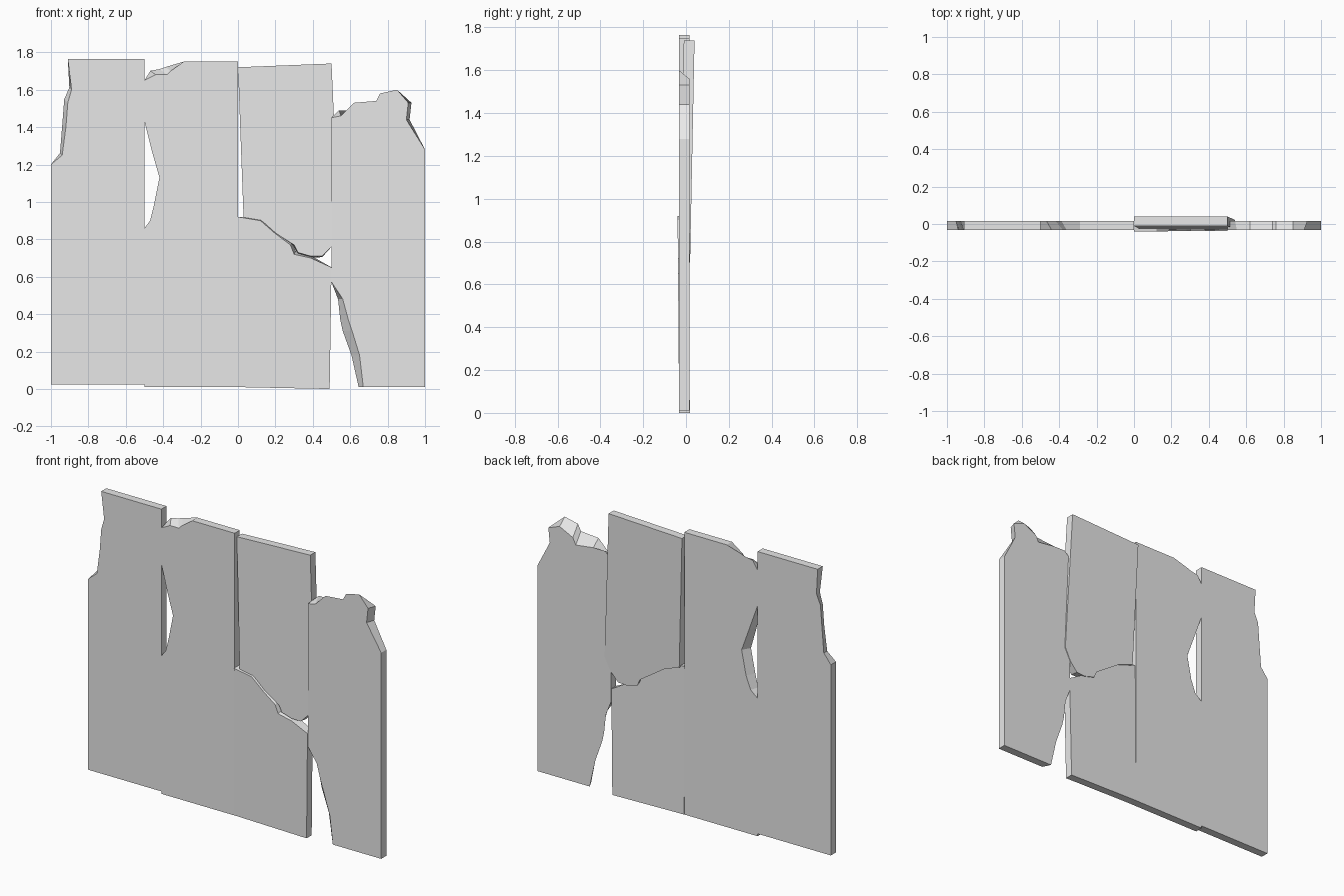
import math

import bpy
import bmesh

THICKNESS = 0.05

cube = bpy.data.objects.get("Cube")
if cube:
    bpy.data.objects.remove(cube, do_unlink=True)

grey = bpy.data.materials.new("plain_grey")
grey.use_nodes = True
colour = (0.8, 0.8, 0.8, 1)
grey.diffuse_color = colour
grey.node_tree.nodes["Principled BSDF"].inputs["Base Color"].default_value = colour


def straight(*points):
    """Sawn corners: the same on the front and back faces."""
    return [(point, point) for point in points]


def broken(shift_x, shift_z, *points):
    """Splintered edge: the back break line bulges away from the front one."""
    pairs = []
    for i, (x, z) in enumerate(points, start=1):
        bulge = math.sin(math.pi * i / (len(points) + 1))
        pairs.append(((x, z), (x + shift_x * bulge, z + shift_z * bulge)))
    return pairs


def plank(name, outline, front_y=-0.033, lean=0.0):
    """Board from paired front and back outlines, leaning in y with height."""
    bm = bmesh.new()
    front_loop, back_loop = [], []
    for (front_x, front_z), (back_x, back_z) in outline:
        front_loop.append(bm.verts.new((front_x, front_y + lean * front_z, front_z)))
        back_loop.append(bm.verts.new((back_x, front_y + THICKNESS + lean * back_z, back_z)))
    bm.faces.new(front_loop)
    bm.faces.new(list(reversed(back_loop)))
    for i in range(len(outline)):
        previous = i - 1
        bm.faces.new((front_loop[i], front_loop[previous], back_loop[previous], back_loop[i]))
    bmesh.ops.recalc_face_normals(bm, faces=bm.faces)
    mesh = bpy.data.meshes.new(name)
    bm.to_mesh(mesh)
    bm.free()
    mesh.materials.append(grey)
    board = bpy.data.objects.new(name, mesh)
    bpy.context.collection.objects.link(board)


# Outer right board, chipped along its upper outside edge
plank(
    "outer_right_plank",
    straight((-1, 0.025), (-0.5, 0.025), (-0.5, 1.765), (-0.91, 1.765))
    + broken(-0.02, 0.02, (-0.89, 1.6), (-0.91, 1.53), (-0.92, 1.4), (-0.94, 1.25))
    + straight((-1, 1.2)),
)

# Inner right board, with a bite in its side and a chipped top corner
plank(
    "inner_right_plank",
    straight((-0.5, 0.01), (0, 0.01), (0, 1.75), (-0.29, 1.75))
    + broken(-0.04, 0.03, (-0.36, 1.7), (-0.38, 1.68), (-0.44, 1.68))
    + straight((-0.5, 1.65), (-0.5, 1.43))
    + broken(0.03, 0, (-0.46, 1.27), (-0.42, 1.13), (-0.45, 0.98), (-0.47, 0.9))
    + straight((-0.5, 0.86)),
)

# Snapped board: standing lower half
plank(
    "lower_snapped_plank",
    straight((0, 0.01), (0.49, 0), (0.5, 0.65))
    + broken(0.01, 0.02, (0.39, 0.7), (0.3, 0.72), (0.28, 0.77), (0.2, 0.83), (0.12, 0.9))
    + straight((0, 0.92)),
    front_y=-0.032,
    lean=-0.008,
)

# Snapped board: loose upper half, leaning back
plank(
    "upper_snapped_plank",
    straight((0, 1.72), (0.03, 0.91))
    + broken(0, -0.01, (0.13, 0.88), (0.3, 0.77), (0.32, 0.73), (0.39, 0.71), (0.45, 0.71))
    + straight((0.5, 0.76), (0.54, 0.84), (0.5, 1.74)),
    front_y=-0.045,
    lean=0.02,
)

# Outer left board, torn away at the foot and the top
plank(
    "outer_left_plank",
    straight((1, 0.01), (1, 1.28))
    + broken(0.02, 0, (0.9, 1.44), (0.91, 1.53))
    + broken(0, -0.07, (0.85, 1.6), (0.76, 1.58), (0.74, 1.54), (0.62, 1.53))
    + broken(-0.01, 0.03, (0.55, 1.46))
    + straight((0.5, 1.45), (0.5, 0.57))
    + broken(-0.05, 0, (0.56, 0.48), (0.59, 0.37), (0.61, 0.31), (0.65, 0.18), (0.67, 0.01)),
)
